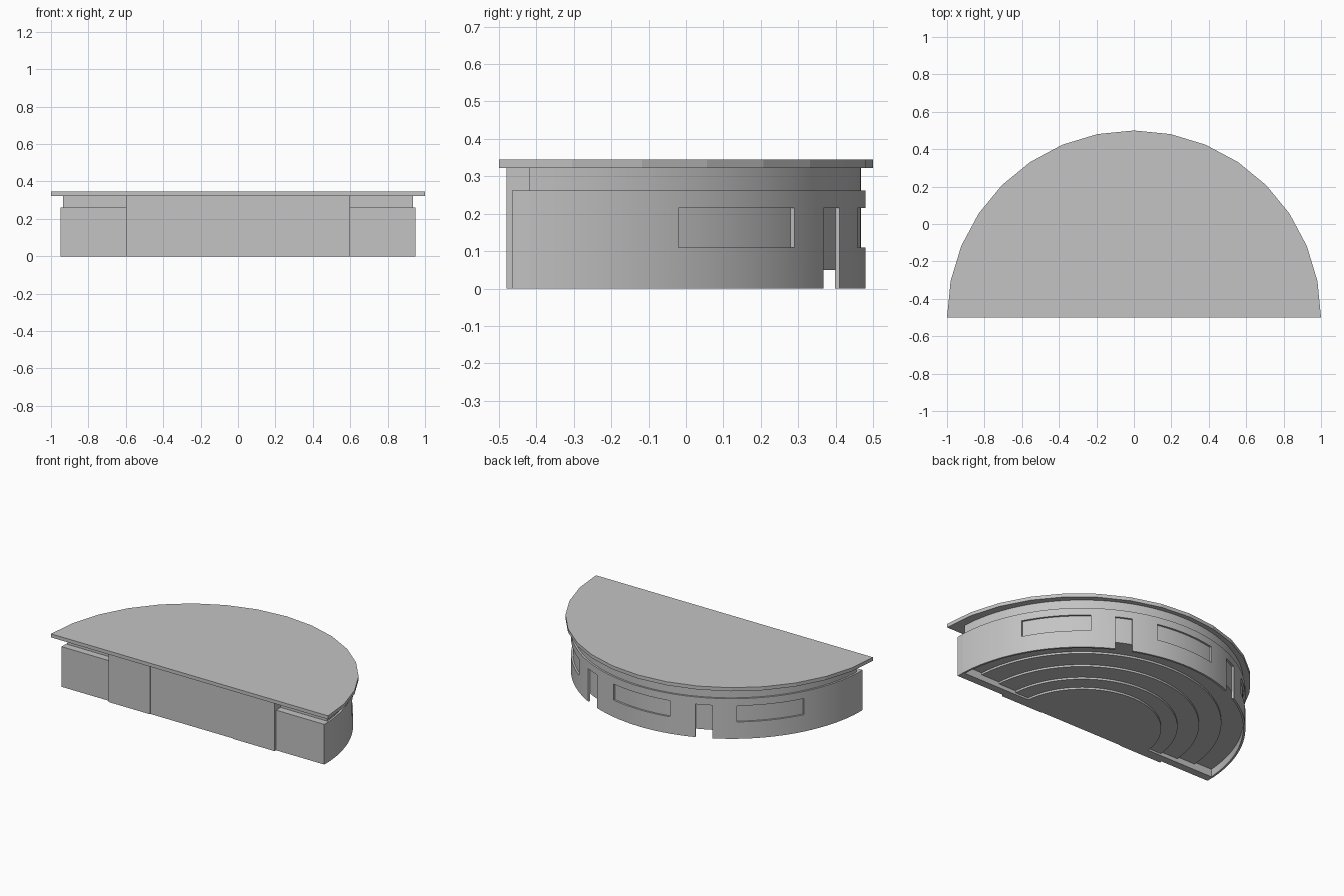
import bpy, bmesh, math

cube = bpy.data.objects.get("Cube")
if cube:
    bpy.data.objects.remove(cube)

grey = bpy.data.materials.new("plain_grey")
grey.use_nodes = True
colour = (0.55, 0.55, 0.55, 1)
grey.diffuse_color = colour
grey.node_tree.nodes["Principled BSDF"].inputs["Base Color"].default_value = colour

CENTRE_Y = -0.47      # centre of the curved wall
FRONT = -0.418        # where the curve meets the front wall
WALL_R = 0.95
SKIN = 0.013


def finish(name, bm, smooth=False):
    bmesh.ops.recalc_face_normals(bm, faces=bm.faces)
    mesh = bpy.data.meshes.new(name)
    bm.to_mesh(mesh)
    bm.free()
    mesh.materials.append(grey)
    obj = bpy.data.objects.new(name, mesh)
    bpy.context.collection.objects.link(obj)
    if smooth:
        bpy.ops.object.select_all(action="DESELECT")
        obj.select_set(True)
        bpy.context.view_layer.objects.active = obj
        bpy.ops.object.shade_smooth_by_angle()
    return obj


def half_disc(name, r, z0, z1, segments=64, cy=CENTRE_Y, front=FRONT, smooth=True):
    bm = bmesh.new()
    start = math.asin((front - cy) / r)
    sweep = math.pi - 2 * start
    verts = []
    for i in range(segments + 1):
        a = start + sweep * i / segments
        verts.append(bm.verts.new((r * math.cos(a), cy + r * math.sin(a), z0)))
    base = bm.faces.new(verts)
    top = bmesh.ops.extrude_face_region(bm, geom=[base])["geom"]
    moved = [g for g in top if isinstance(g, bmesh.types.BMVert)]
    bmesh.ops.translate(bm, verts=moved, vec=(0, 0, z1 - z0))
    return finish(name, bm, smooth)


def box(name, x0, x1, y0, y1, z0, z1):
    bm = bmesh.new()
    bmesh.ops.create_cube(bm, size=1)
    for v in bm.verts:
        v.co.x = x0 if v.co.x < 0 else x1
        v.co.y = y0 if v.co.y < 0 else y1
        v.co.z = z0 if v.co.z < 0 else z1
    return finish(name, bm)


# Roof slab, a coarse half disc
half_disc("roof", 1, 0.322, 0.345, 16, -0.5, -0.5, False)

# Inner wall, which also backs the doors and panels
half_disc("inner_wall", WALL_R - SKIN + 0.001, 0.05, 0.322)

# Stepped tiers, seen from below
for i, r in enumerate((0.46, 0.555, 0.68, 0.81)):
    half_disc(f"tier_{i + 1}", r, 0.0125 * i, 0.06)

# Outer wall with door and panel openings
panels = [(28.3, 53.1), (77.6, 102.4), (126.9, 151.7)]
doors = [(61.8, 68), (112, 118.2)]
start = math.degrees(math.asin((FRONT - CENTRE_Y) / WALL_R))
stops = sorted({start, 180 - start, *(a for span in panels + doors for a in span)})
angles = [stops[0]]
for a, b in zip(stops, stops[1:]):
    n = max(1, round((b - a) / 2.8))
    angles += [a + (b - a) * k / n for k in range(1, n + 1)]
levels = [0, 0.11, 0.215, 0.262]
bm = bmesh.new()
grid = [[bm.verts.new((WALL_R * math.cos(math.radians(a)),
                       CENTRE_Y + WALL_R * math.sin(math.radians(a)), z))
         for z in levels] for a in angles]
for i in range(len(angles) - 1):
    mid = (angles[i] + angles[i + 1]) / 2
    in_panel = any(a < mid < b for a, b in panels)
    in_door = any(a < mid < b for a, b in doors)
    for j in range(3):
        if (in_door and j < 2) or (in_panel and j == 1):
            continue
        bm.faces.new((grid[i][j], grid[i + 1][j], grid[i + 1][j + 1], grid[i][j + 1]))
bmesh.ops.recalc_face_normals(bm, faces=bm.faces)
# Face outward before thickening inward
probe = next(iter(bm.faces))
bm.normal_update()
if probe.normal.x < 0:
    bmesh.ops.reverse_faces(bm, faces=bm.faces[:])
mesh_faces = bm.faces[:]
inner = bmesh.ops.duplicate(bm, geom=bm.verts[:] + bm.edges[:] + mesh_faces)
pairs = inner["vert_map"]
rims = [e for f in mesh_faces for e in f.edges if e.is_boundary]
copies = [g for g in inner["geom"] if isinstance(g, bmesh.types.BMVert)]
scale = (WALL_R - SKIN) / WALL_R
for v in copies:
    v.co.x *= scale
    v.co.y = CENTRE_Y + (v.co.y - CENTRE_Y) * scale
for e in rims:
    a, b = e.verts
    bm.faces.new((a, b, pairs[b], pairs[a]))
finish("outer_wall", bm, True)

# Front wall with stepped panels
box("front_wall", -0.948, 0.948, -0.465, -0.415, 0, 0.262)
box("front_centre_panel", -0.3, 0.3, -0.475, -0.415, 0, 0.322)
for side, s in (("left", 1), ("right", -1)):
    x0, x1 = sorted((s * 0.3, s * 0.6))
    box(f"front_{side}_panel", x0, x1, -0.48, -0.415, 0, 0.322)
